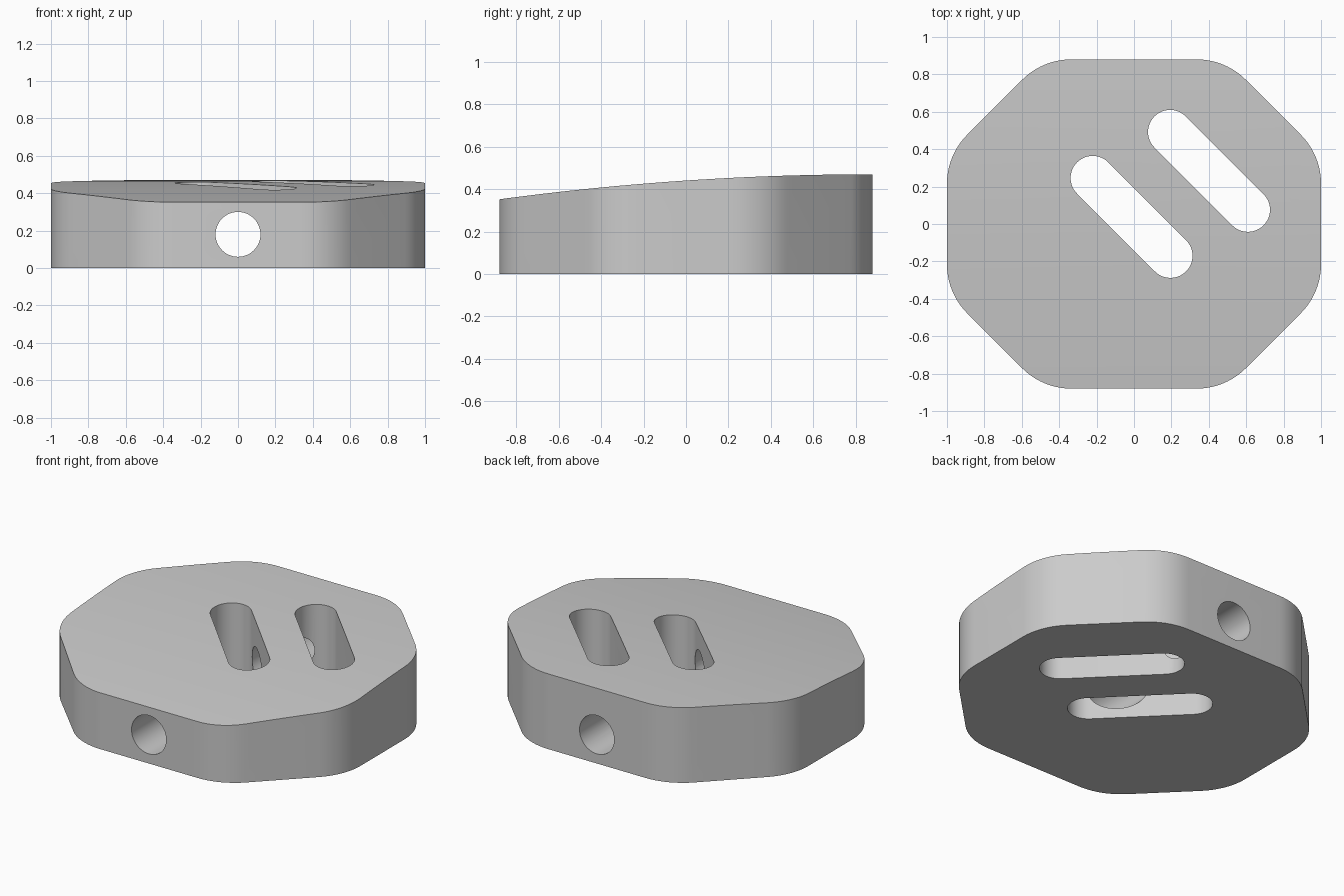
import bpy
import bmesh
from math import sin, cos, pi, sqrt, radians
from mathutils import Vector

cube = bpy.data.objects.get("Cube")
if cube:
    bpy.data.objects.remove(cube, do_unlink=True)

HALF_X, HALF_Y, CHAMFER_SUM, CORNER_R = 1.0, 0.88, 1.369, 0.37
BACK_Z, CROWN_R = 0.47, 13.2

grey = bpy.data.materials.new("plain grey")
grey.use_nodes = True
colour = (0.6, 0.6, 0.6, 1)
grey.diffuse_color = colour
grey.node_tree.nodes["Principled BSDF"].inputs["Base Color"].default_value = colour


def arc(cx, cy, r, start, end, steps):
    """Points on a circular arc, angles in degrees."""
    angles = [radians(start + (end - start) * i / steps) for i in range(steps + 1)]
    return [(cx + r * cos(a), cy + r * sin(a)) for a in angles]


def prism(name, points, sweep):
    """Extrude a closed loop of 3D points along a vector."""
    bm = bmesh.new()
    face = bm.faces.new([bm.verts.new(p) for p in points])
    grown = bmesh.ops.extrude_face_region(bm, geom=[face])["geom"]
    verts = [g for g in grown if isinstance(g, bmesh.types.BMVert)]
    bmesh.ops.translate(bm, verts=verts, vec=Vector(sweep))
    bmesh.ops.recalc_face_normals(bm, faces=bm.faces)
    mesh = bpy.data.meshes.new(name)
    bm.to_mesh(mesh)
    bm.free()
    mesh.materials.append(grey)
    obj = bpy.data.objects.new(name, mesh)
    bpy.context.collection.objects.link(obj)
    return obj


def apply_boolean(target, tool, operation):
    """Cut the target with the tool, then discard the tool."""
    tool.hide_render = True
    mod = target.modifiers.new(operation.lower(), "BOOLEAN")
    mod.operation = operation
    mod.solver = "EXACT"
    mod.object = tool
    bpy.context.view_layer.objects.active = target
    bpy.ops.object.modifier_apply(modifier=mod.name)
    bpy.data.objects.remove(tool, do_unlink=True)


# Octagonal body with rounded corners
inner_sum = CHAMFER_SUM - CORNER_R * sqrt(2)
ix, iy = HALF_X - CORNER_R, HALF_Y - CORNER_R
quarter = (arc(ix, inner_sum - ix, CORNER_R, 0, 45, 10)
           + arc(inner_sum - iy, iy, CORNER_R, 45, 90, 10))
half = quarter + [(-x, y) for x, y in reversed(quarter)]
outline = half + [(-x, -y) for x, y in half]
body = prism("slotted_block", [(x, y, 0) for x, y in outline], (0, 0, 1))

# Gently crowned top, highest at the back
steps = 32
crown = []
for i in range(steps + 1):
    y = -0.9 + 1.8 * i / steps
    drop = CROWN_R - sqrt(CROWN_R ** 2 - (HALF_Y - y) ** 2)
    crown.append((-1.2, y, BACK_Z - drop))
side = [(-1.2, -0.9, 1.5)] + crown + [(-1.2, 0.9, 1.5)]
apply_boolean(body, prism("crown_cutter", side, (2.4, 0, 0)), "DIFFERENCE")

# Two diagonal slots right through the body
for x, y in ((-0.221, 0.246), (0.193, 0.492)):
    run = 0.416
    loop = (arc(x, y, 0.118, 45, 225, 24)
            + arc(x + run, y - run, 0.118, 225, 405, 24))
    cutter = prism("slot_cutter", [(px, py, -0.5) for px, py in loop], (0, 0, 2))
    apply_boolean(body, cutter, "DIFFERENCE")

# Round bore from front to back
ring = arc(0, 0.18, 0.12, 0, 360, 48)[:-1]
bore = prism("bore_cutter", [(x, -1.5, z) for x, z in ring], (0, 3, 0))
apply_boolean(body, bore, "DIFFERENCE")

# Smooth curves, crisp rims
bpy.ops.object.select_all(action="DESELECT")
body.select_set(True)
bpy.context.view_layer.objects.active = body
bpy.ops.object.shade_smooth_by_angle(angle=pi / 6)
